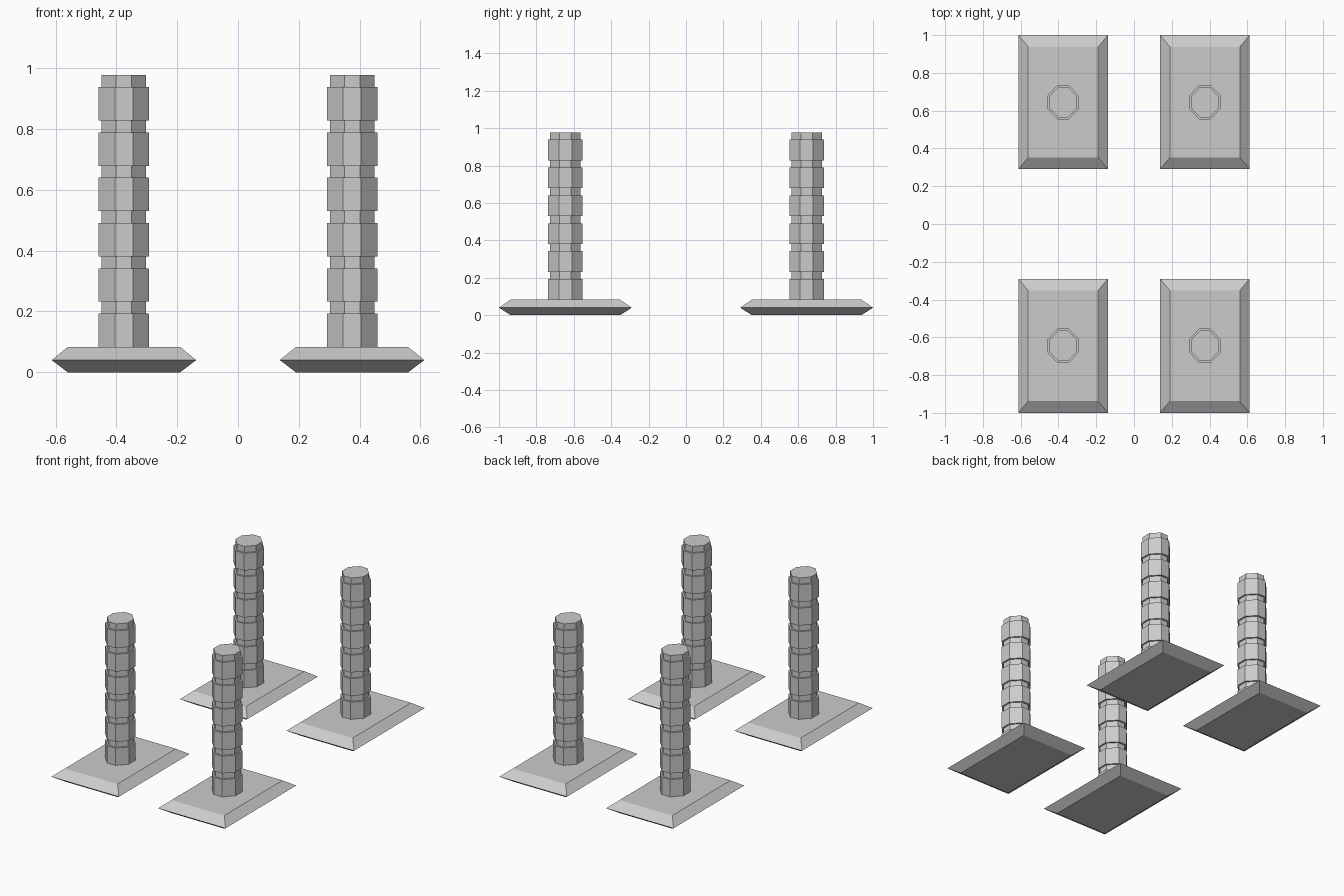
import bpy
import bmesh

cube = bpy.data.objects.get("Cube")
if cube:
    bpy.data.objects.remove(cube, do_unlink=True)

grey = bpy.data.materials.new("stone grey")
grey.use_nodes = True
GREY = (0.6, 0.6, 0.6, 1)
grey.diffuse_color = GREY
grey.node_tree.nodes["Principled BSDF"].inputs["Base Color"].default_value = GREY

BASE_TOP = 0.083
PITCH = 0.149
BLOCK_HEIGHT = 0.11
BLOCKS = 6


def rectangle(x, y):
    return [(-x, -y), (x, -y), (x, y), (-x, y)]


def octagon(scale):
    x, y, flat_x, flat_y = 0.083, 0.092, 0.029, 0.035
    quarter = [(x, flat_y), (flat_x, y)]
    half = quarter + [(-a, b) for a, b in reversed(quarter)]
    return [(a * scale, b * scale) for a, b in half + [(-a, -b) for a, b in half]]


def loft(name, sections, location):
    """Skin a stack of (outline, height) sections and cap both ends."""
    bm = bmesh.new()
    rings = [[bm.verts.new((x, y, z)) for x, y in outline] for outline, z in sections]
    for low, high in zip(rings, rings[1:]):
        for i in range(len(low)):
            j = (i + 1) % len(low)
            bm.faces.new((low[i], low[j], high[j], high[i]))
    bm.faces.new(rings[0][::-1])
    bm.faces.new(rings[-1])
    mesh = bpy.data.meshes.new(name)
    bm.to_mesh(mesh)
    bm.free()
    mesh.materials.append(grey)
    obj = bpy.data.objects.new(name, mesh)
    obj.location = location
    bpy.context.collection.objects.link(obj)


# Base slab: bevelled above and below a wide middle edge
slab = [(rectangle(0.185, 0.293), 0),
        (rectangle(0.2375, 0.355), 0.04),
        (rectangle(0.185, 0.293), BASE_TOP)]

# Column: wide blocks alternating with narrow necks, ending in a neck
column = []
for i in range(BLOCKS):
    bottom = BASE_TOP + i * PITCH
    top = bottom + BLOCK_HEIGHT
    column += [(octagon(1), bottom), (octagon(1), top),
               (octagon(0.88), top), (octagon(0.88), bottom + PITCH)]

# Four pillars, mirrored about both axes
for side, sx in (("right", -1), ("left", 1)):
    for end, sy in (("front", -1), ("back", 1)):
        spot = (sx * 0.375, sy * 0.645, 0)
        loft(f"{end}_{side}_base", slab, spot)
        loft(f"{end}_{side}_column", column, spot)
